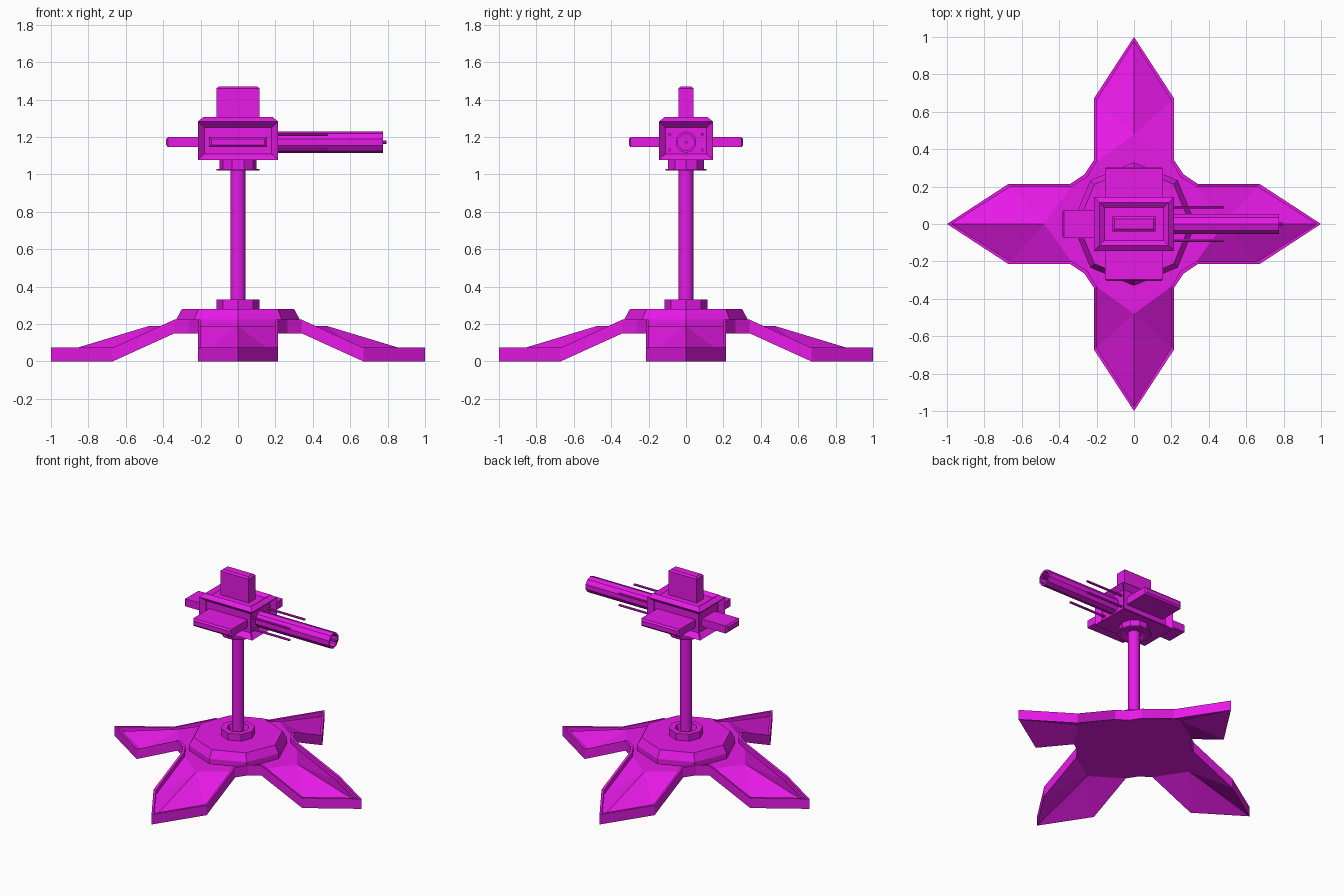
import bpy, bmesh, math
from mathutils import Vector, Matrix

if "Cube" in bpy.data.objects:
    bpy.data.objects.remove(bpy.data.objects["Cube"])

mat = bpy.data.materials.new("magenta")
mat.diffuse_color = (0.8, 0.01, 0.8, 1)
mat.use_nodes = True
mat.node_tree.nodes["Principled BSDF"].inputs["Base Color"].default_value = mat.diffuse_color


def finish(name, bm, smooth=False):
    bmesh.ops.recalc_face_normals(bm, faces=bm.faces[:])
    me = bpy.data.meshes.new(name)
    bm.to_mesh(me)
    bm.free()
    me.materials.append(mat)
    ob = bpy.data.objects.new(name, me)
    bpy.context.collection.objects.link(ob)
    if smooth:
        bpy.ops.object.select_all(action='DESELECT')
        ob.select_set(True)
        bpy.context.view_layer.objects.active = ob
        bpy.ops.object.shade_smooth_by_angle(angle=math.radians(35))
    return ob


def box_bm(lo, hi):
    lo, hi = Vector(lo), Vector(hi)
    bm = bmesh.new()
    m = Matrix.Translation((lo + hi) / 2) @ Matrix.Diagonal((*(hi - lo), 1))
    bmesh.ops.create_cube(bm, size=1, matrix=m)
    bm.normal_update()
    return bm


def face_along(bm, d):
    return max(bm.faces, key=lambda f: (f.normal.dot(Vector(d)) > 0.99, f.calc_center_median().dot(Vector(d))))


def inset(bm, face, thickness, depth):
    bmesh.ops.inset_individual(bm, faces=[face], thickness=thickness, depth=depth, use_even_offset=True)
    bm.normal_update()


def lathe(name, profile, sides, axis='Z', origin=(0, 0, 0), turn=0, smooth=False):
    """Revolve (radius, height) points; radius 0 closes an end."""
    bm = bmesh.new()
    rot = Matrix.Rotation(math.pi / 2, 3, 'Y') if axis == 'X' else Matrix.Identity(3)
    rings = []
    for r, h in profile:
        n = sides if r > 0 else 1
        rings.append([bm.verts.new(rot @ Vector((r * math.cos(turn + 2 * math.pi * i / sides),
                                                 r * math.sin(turn + 2 * math.pi * i / sides), h))
                                   + Vector(origin)) for i in range(n)])
    for a, b in zip(rings, rings[1:]):
        for i in range(sides):
            j = (i + 1) % sides
            quad = [a[i % len(a)], a[j % len(a)], b[j % len(b)], b[i % len(b)]]
            bm.faces.new(list(dict.fromkeys(quad)))
    return finish(name, bm, smooth)


# Four-legged star base with a recessed top panel
OUTER = [(1, 0, 0), (.67, .215, 0), (.34, .215, .15), (.265, .265, .15), (.215, .34, .15), (.215, .67, 0)]
INNER = [(.975, 0, 0), (.66, .2, 0), (.335, .2, .15), (.25, .25, .15), (.2, .335, .15), (.2, .66, 0)]


def star_base():
    bm = bmesh.new()

    def ring(points, dz):
        return [bm.verts.new(Matrix.Rotation(k * math.pi / 2, 3, 'Z') @ Vector((x, y, z + dz)))
                for k in range(4) for x, y, z in points]

    def panel(loop, z):
        n = len(loop)
        c = bm.verts.new((0, 0, z))
        ridge = ring([(.48, 0, 0)], z)
        for k in range(4):
            L = lambda i: loop[(6 * k + i) % n]
            r, r2 = ridge[k], ridge[(k + 1) % 4]
            for f in ((L(-1), L(0), r), (L(0), L(1), r), (L(1), L(2), r), (L(-2), L(-1), r),
                      (c, r, L(2), L(3), L(4), r2)):
                bm.faces.new(f)

    loops = [ring(OUTER, 0), ring(OUTER, .073), ring(INNER, .073), ring(INNER, .038)]
    for a, b in zip(loops, loops[1:]):
        for i in range(24):
            j = (i + 1) % 24
            bm.faces.new((a[i], a[j], b[j], b[i]))
    panel(loops[0], .15)
    panel(loops[3], .188)
    return finish("star_base", bm)


star_base()

# Hub, collar and pole
lathe("hub", [(0, .18), (.33, .18), (.33, .225), (.3, .28), (0, .28)], 8)
lathe("pole_collar", [(.115, .27), (.115, .33), (.075, .33), (.06, .285), (0, .285)], 8)
lathe("pole", [(0, .28), (.04, .28), (.04, 1.06), (0, 1.06)], 16, smooth=True)
lathe("head_collar", [(0, 1.03), (.06, 1.03), (.08, 1.02), (.115, 1.02), (.115, 1.028), (.1, 1.028),
                      (.1, 1.085), (0, 1.085)], 10)

# Head housing with recessed sides and raised, chamfered roof
bm = box_bm((-.215, -.145, 1.078), (.215, .145, 1.282))
for d in ((1, 0, 0), (-1, 0, 0), (0, 1, 0), (0, -1, 0)):
    inset(bm, face_along(bm, d), .032, -.035)
roof = face_along(bm, (0, 0, 1))
inset(bm, roof, .03, .024)
inset(bm, roof, .027, -.02)
finish("head_housing", bm)


# Fins on the sides, rear and top, each with a chamfered end
def fin(name, lo, hi, d):
    bm = box_bm(lo, hi)
    inset(bm, face_along(bm, d), .012, .01)
    finish(name, bm)


fin("right_fin", (-.155, .08, 1.145), (.155, .296, 1.2), (0, 1, 0))
fin("left_fin", (-.155, -.296, 1.145), (.155, -.08, 1.2), (0, -1, 0))
fin("rear_fin", (-.374, -.076, 1.145), (-.15, .076, 1.2), (-1, 0, 0))
fin("top_fin", (-.115, -.04, 1.26), (.115, .04, 1.46), (0, 0, 1))

# Hollow barrel with a central rod, and four guide rods
lathe("barrel", [(.057, .15), (.057, .775), (.044, .775), (.044, .45), (0, .45)], 10, 'X', (0, 0, 1.172),
      smooth=False)
lathe("barrel_core", [(.009, .4), (.009, .795), (0, .795)], 8, 'X', (0, 0, 1.172))
for y in (-.087, .087):
    for z in (1.13, 1.214):
        lathe("guide_rod", [(.008, .15), (.008, .48), (0, .48)], 8, 'X', (0, y, z))
